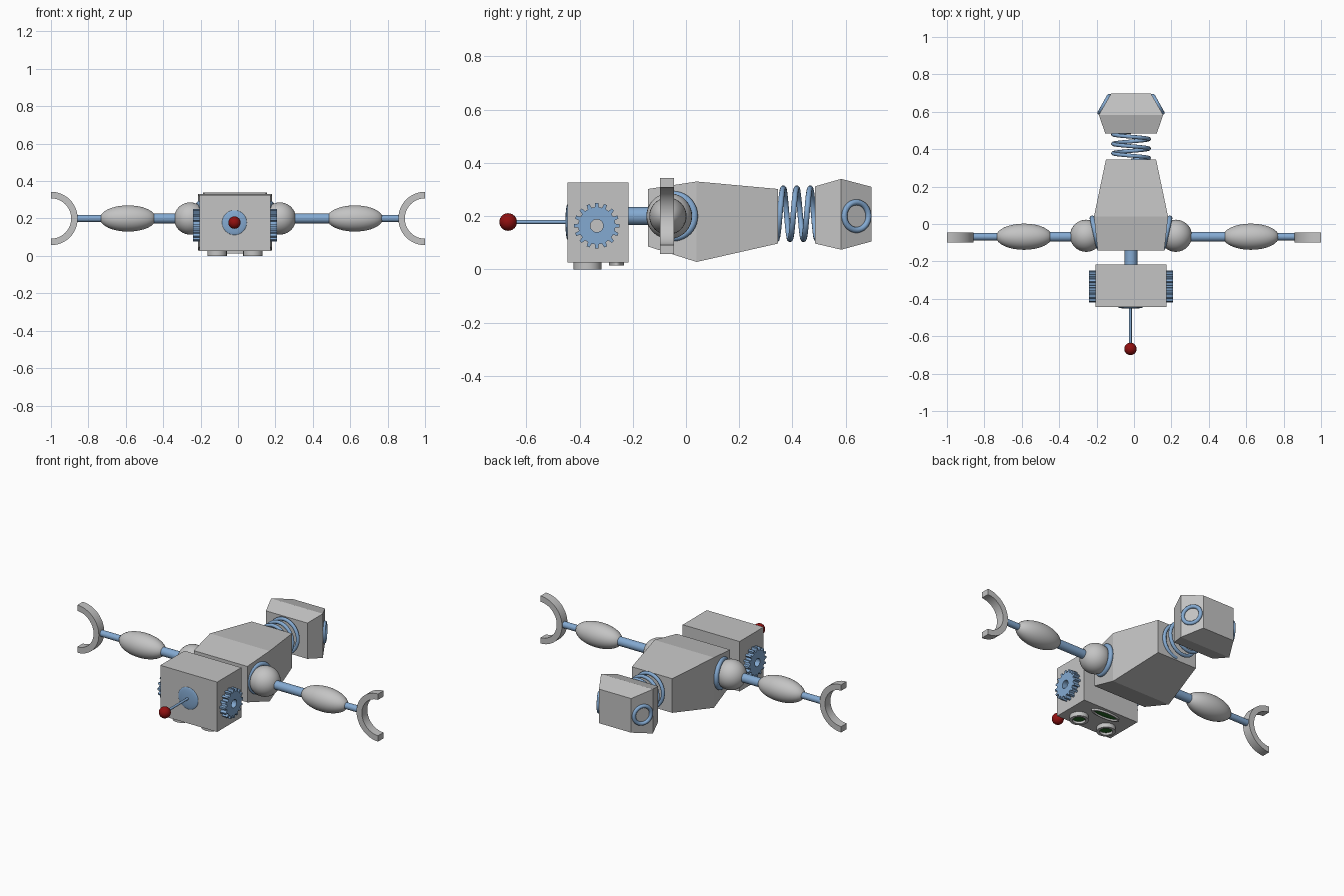
import bpy, bmesh
from math import pi, sin, cos, radians, atan2
from mathutils import Matrix, Vector

if "Cube" in bpy.data.objects:
    bpy.data.objects.remove(bpy.data.objects["Cube"], do_unlink=True)

CX = -0.016      # centre line of head, body and pelvis
ARM_Y, ARM_Z = -0.068, 0.2


def material(name, rgb):
    m = bpy.data.materials.new(name)
    m.use_nodes = True
    colour = (*rgb, 1)
    m.diffuse_color = colour
    m.node_tree.nodes["Principled BSDF"].inputs["Base Color"].default_value = colour
    return m


GREY = material("light grey", (0.55, 0.55, 0.55))
BLUE = material("steel blue", (0.23, 0.40, 0.64))
RED = material("dark red", (0.28, 0.005, 0.005))
GREEN = material("dark green", (0.02, 0.14, 0.02))


def finish(name, bm, mat, smooth=False):
    bmesh.ops.recalc_face_normals(bm, faces=bm.faces)
    mesh = bpy.data.meshes.new(name)
    bm.to_mesh(mesh)
    bm.free()
    mesh.materials.append(mat)
    ob = bpy.data.objects.new(name, mesh)
    bpy.context.collection.objects.link(ob)
    if smooth:
        bpy.ops.object.select_all(action='DESELECT')
        ob.select_set(True)
        bpy.context.view_layer.objects.active = ob
        bpy.ops.object.shade_smooth_by_angle(angle=radians(40))
    return ob


def aim(direction):
    return Vector(direction).to_track_quat('Z', 'Y').to_matrix().to_4x4()


def rod(name, start, end, radius, mat):
    a, b = Vector(start), Vector(end)
    bm = bmesh.new()
    bmesh.ops.create_cone(bm, cap_ends=True, segments=24, radius1=radius, radius2=radius,
                          depth=(b - a).length,
                          matrix=Matrix.Translation((a + b) / 2) @ aim(b - a))
    return finish(name, bm, mat, True)


def ball(name, centre, size, mat):
    bm = bmesh.new()
    bmesh.ops.create_uvsphere(bm, u_segments=32, v_segments=20, radius=1,
                              matrix=Matrix.Translation(centre) @ Matrix.Diagonal((*size, 1)))
    return finish(name, bm, mat, True)


def lathe(name, profile, centre, direction, mat, scale=(1, 1, 1), steps=40):
    """Spin a closed (radius, height) profile round the given direction."""
    bm = bmesh.new()
    rings = [[bm.verts.new((r * cos(t), r * sin(t), h)) for r, h in profile]
             for t in (2 * pi * i / steps for i in range(steps))]
    n = len(profile)
    for i, ring in enumerate(rings):
        nxt = rings[(i + 1) % steps]
        for j in range(n):
            k = (j + 1) % n
            bm.faces.new((ring[j], nxt[j], nxt[k], ring[k]))
    bm.transform(Matrix.Translation(centre) @ Matrix.Diagonal((*scale, 1)) @ aim(direction))
    return finish(name, bm, mat, True)


def torus(name, centre, direction, major, minor, mat):
    circle = [(major + minor * cos(pi * i / 6), minor * sin(pi * i / 6)) for i in range(12)]
    return lathe(name, circle, centre, direction, mat)


def loft(name, sections, mat):
    """Join rectangles (y, half width, bottom, top) into one block."""
    bm = bmesh.new()
    rings = [[bm.verts.new((CX + sx * w, y, z))
              for sx, z in ((-1, lo), (1, lo), (1, hi), (-1, hi))]
             for y, w, lo, hi in sections]
    for a, b in zip(rings, rings[1:]):
        for j in range(4):
            k = (j + 1) % 4
            bm.faces.new((a[j], a[k], b[k], b[j]))
    bm.faces.new(rings[0])
    bm.faces.new(rings[-1])
    return finish(name, bm, mat)


def strip_prism(name, outer, inner, closed, place, depth, mat, smooth=False):
    """Thicken the flat band between two outlines along its local z."""
    bm = bmesh.new()
    n = len(outer)
    cols = [[bm.verts.new((p[0], p[1], z)) for p, z in
             ((o, 0), (o, depth), (i, depth), (i, 0))] for o, i in zip(outer, inner)]
    for s in range(n if closed else n - 1):
        a, b = cols[s], cols[(s + 1) % n]
        for j in range(4):
            k = (j + 1) % 4
            bm.faces.new((a[j], a[k], b[k], b[j]))
    if not closed:
        bm.faces.new(cols[0])
        bm.faces.new(cols[-1])
    bm.transform(place)
    return finish(name, bm, mat, smooth)


def polar(r, t):
    return (r * cos(t), r * sin(t))


# Main blocks
loft("head", [(-0.445, 0.189, 0.026, 0.326), (-0.216, 0.189, 0.026, 0.326)], GREY)
loft("torso", [(-0.143, 0.178, 0.086, 0.302), (0.04, 0.198, 0.028, 0.33),
               (0.345, 0.134, 0.097, 0.302)], GREY)
loft("pelvis", [(0.485, 0.138, 0.097, 0.312), (0.583, 0.172, 0.074, 0.34),
                (0.697, 0.107, 0.105, 0.31)], GREY)
rod("neck", (CX, -0.23, 0.2), (CX, -0.13, 0.2), 0.034, BLUE)

# Waist spring
curve = bpy.data.curves.new("waist_spring", 'CURVE')
curve.dimensions = '3D'
curve.bevel_depth = 0.0105
curve.bevel_resolution = 3
curve.use_fill_caps = True
turns, per_turn = 3, 32
spline = curve.splines.new('POLY')
spline.points.add(turns * per_turn)
for i, p in enumerate(spline.points):
    t = 2 * pi * i / per_turn
    p.co = (CX + 0.096 * sin(t), 0.34 + 0.152 * i / (turns * per_turn), 0.209 - 0.096 * cos(t), 1)
spline.use_smooth = True
curve.materials.append(BLUE)
bpy.context.collection.objects.link(bpy.data.objects.new("waist_spring", curve))

# Antenna on the crown
ball("antenna_base", (CX - 0.003, -0.445, 0.178), (0.066, 0.008, 0.066), BLUE)
rod("antenna_rod", (CX - 0.003, -0.44, 0.178), (CX - 0.003, -0.66, 0.178), 0.007, BLUE)
ball("antenna_tip", (CX - 0.003, -0.668, 0.178), (0.033, 0.033, 0.033), RED)

# Face on the underside of the head
tube = [(0.052, 0), (0.052, 0.03), (0.036, 0.03), (0.036, 0)]
for side, label in ((1, "left"), (-1, "right")):
    eye = (CX + side * 0.096, -0.37, 0)
    lathe(label + "_eye_rim", tube, eye, (0, 0, 1), GREY)
    rod(label + "_eye_lens", (eye[0], eye[1], 0.014), (eye[0], eye[1], 0.03), 0.037, GREEN)
lip = [(1, 0.014), (1, 0.03), (0.84, 0.03), (0.84, 0.014)]
lathe("mouth_rim", lip, (CX, -0.261, 0), (0, 0, 1), GREY, (0.095, 0.029, 1))
ball("mouth", (CX, -0.261, 0.026), (0.082, 0.025, 0.006), GREEN)

# Gear outline for the ears
TEETH = 16
gear, hole = [], []
for i in range(TEETH):
    for r, f in ((0.07, -0.28), (0.086, -0.17), (0.086, 0.17), (0.07, 0.28)):
        t = 2 * pi * (i + f) / TEETH
        gear.append(polar(r, t))
        hole.append(polar(0.024, t))

# Half ring for the hands, spread over a half turn
arc = [-pi / 2 + pi * i / 24 for i in range(25)]
claw_out = [polar(0.143, t) for t in arc]
claw_in = [polar(0.108, t) for t in arc]

for side, label in ((1, "left"), (-1, "right")):
    out = Vector((side, 0, 0))

    def at(x, y=ARM_Y, z=ARM_Z):
        return Vector((x * side, y, z))

    # Ear gear
    place = Matrix.Translation((CX + side * 0.187, -0.335, 0.164)) @ aim(out)
    strip_prism(label + "_ear_gear", gear, hole, True, place, 0.038, BLUE)

    # Shoulder joint
    torus(label + "_shoulder_ring", (CX + side * 0.19, -0.047, 0.2),
          (side, -0.11 * 2, 0), 0.08, 0.014, BLUE)
    ball(label + "_shoulder", (CX + side * 0.24, -0.063, ARM_Z), (0.086, 0.086, 0.086), GREY)

    # Arm
    muscle = 0.625 if side > 0 else 0.588
    rod(label + "_upper_arm", at(0.27), at(muscle), 0.026, BLUE)
    rod(label + "_lower_arm", at(muscle), at(0.875), 0.019, BLUE)
    ball(label + "_forearm", at(muscle), (0.15, 0.07, 0.07), GREY)

    # Open hand facing outward
    turn = Matrix.Rotation(pi / 2, 4, 'X')
    flip = Matrix.Diagonal((-side, 1, 1, 1))
    place = Matrix.Translation(at(1.0, ARM_Y + 0.022)) @ flip @ turn
    strip_prism(label + "_hand", claw_out, claw_in, False, place, 0.052, GREY, True)

    # Hip ring on the slanted rear face
    torus(label + "_hip_ring", (CX + side * 0.143, 0.64, 0.2), (side * 0.87, 0.49, 0),
          0.052, 0.011, BLUE)
